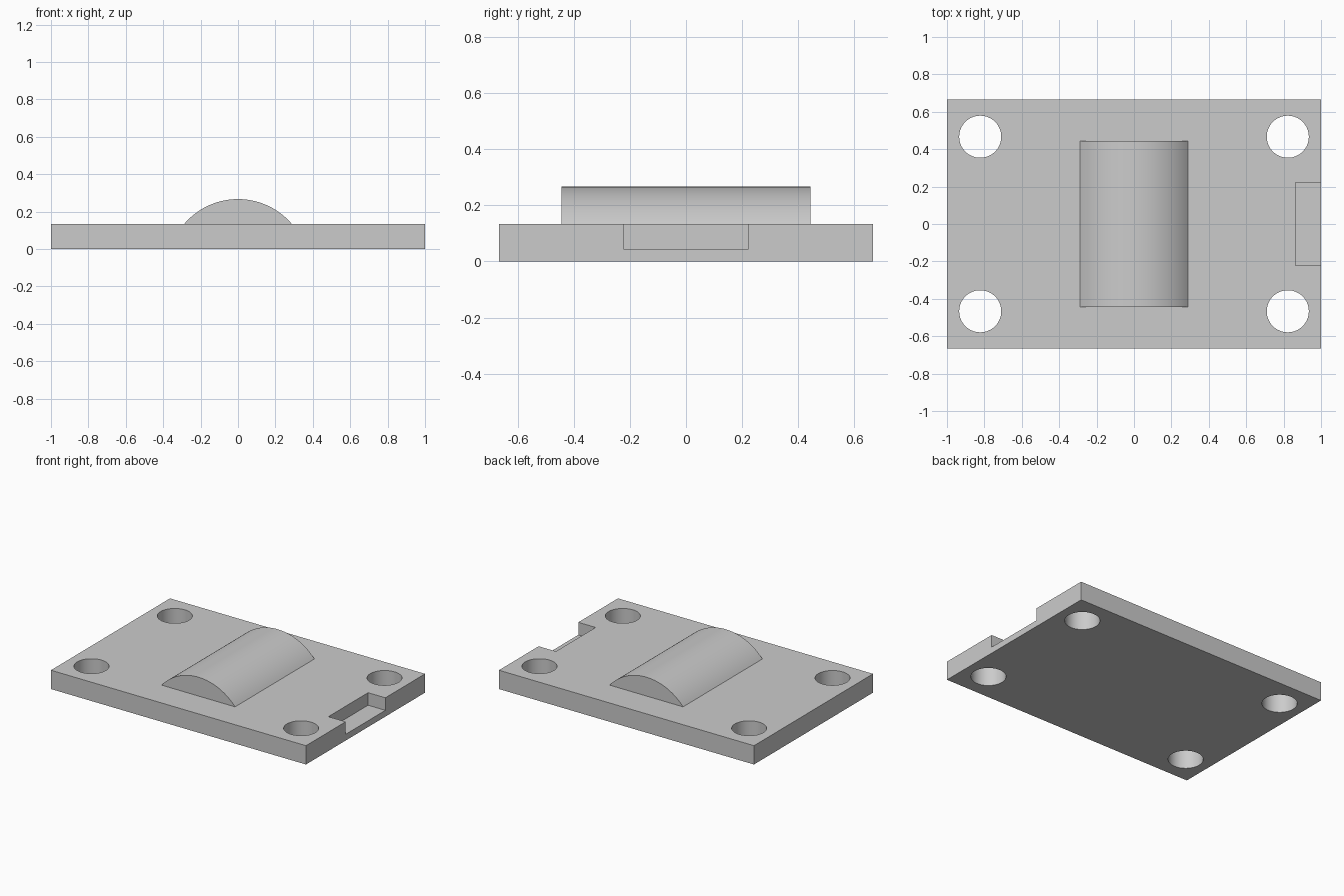
import bpy
import bmesh
import math

default = bpy.data.objects.get("Cube")
if default:
    bpy.data.objects.remove(default, do_unlink=True)

U = 2 / 45  # design unit: the plate is 45 x 30 x 3

grey = bpy.data.materials.new("light_grey")
grey.use_nodes = True
grey.diffuse_color = (0.6, 0.6, 0.6, 1)
grey.node_tree.nodes["Principled BSDF"].inputs["Base Color"].default_value = (0.6, 0.6, 0.6, 1)


def box(name, low, high):
    """Box between two corners, in design units."""
    size = [(h - l) * U for l, h in zip(low, high)]
    centre = [(h + l) / 2 * U for l, h in zip(low, high)]
    bpy.ops.mesh.primitive_cube_add(size=1, location=centre)
    obj = bpy.context.object
    obj.name = name
    for v in obj.data.vertices:
        v.co = [c * s for c, s in zip(v.co, size)]
    return obj


def cut(target, cutter):
    cutter.hide_render = True
    mod = target.modifiers.new("cut", "BOOLEAN")
    mod.operation = "DIFFERENCE"
    mod.solver = "EXACT"
    mod.object = cutter
    bpy.context.view_layer.objects.active = target
    bpy.ops.object.modifier_apply(modifier=mod.name)
    bpy.data.objects.remove(cutter, do_unlink=True)


def finish(obj):
    obj.data.materials.clear()
    obj.data.materials.append(grey)
    bpy.ops.object.select_all(action="DESELECT")
    obj.select_set(True)
    bpy.context.view_layer.objects.active = obj
    bpy.ops.object.shade_smooth_by_angle(angle=math.radians(30))


# Base plate with an open notch in the +x edge
plate = box("base_plate", (-22.5, -15, 0), (22.5, 15, 3))
cut(plate, box("notch_cutter", (19.45, -5, 1), (24, 5, 5)))

# Four corner screw holes
for sx in (-1, 1):
    for sy in (-1, 1):
        bpy.ops.mesh.primitive_cylinder_add(
            vertices=64, radius=2.53 * U, depth=10 * U,
            location=(sx * 18.5 * U, sy * 10.5 * U, 1.5 * U))
        cut(plate, bpy.context.object)
finish(plate)

# Raised ridge: a circular segment extruded along y
radius, centre_z, segments = 8.5, -2.5, 40
half_angle = math.acos((3 - centre_z) / radius)
bm = bmesh.new()
profile = []
for i in range(segments + 1):
    a = half_angle * (2 * i / segments - 1)
    profile.append(bm.verts.new((radius * math.sin(a) * U, -10 * U,
                                 (centre_z + radius * math.cos(a)) * U)))
face = bm.faces.new(profile)
swept = bmesh.ops.extrude_face_region(bm, geom=[face])["geom"]
bmesh.ops.translate(bm, vec=(0, 20 * U, 0),
                    verts=[g for g in swept if isinstance(g, bmesh.types.BMVert)])
bmesh.ops.recalc_face_normals(bm, faces=bm.faces)
mesh = bpy.data.meshes.new("curved_ridge")
bm.to_mesh(mesh)
bm.free()
ridge = bpy.data.objects.new("curved_ridge", mesh)
bpy.context.collection.objects.link(ridge)
finish(ridge)
